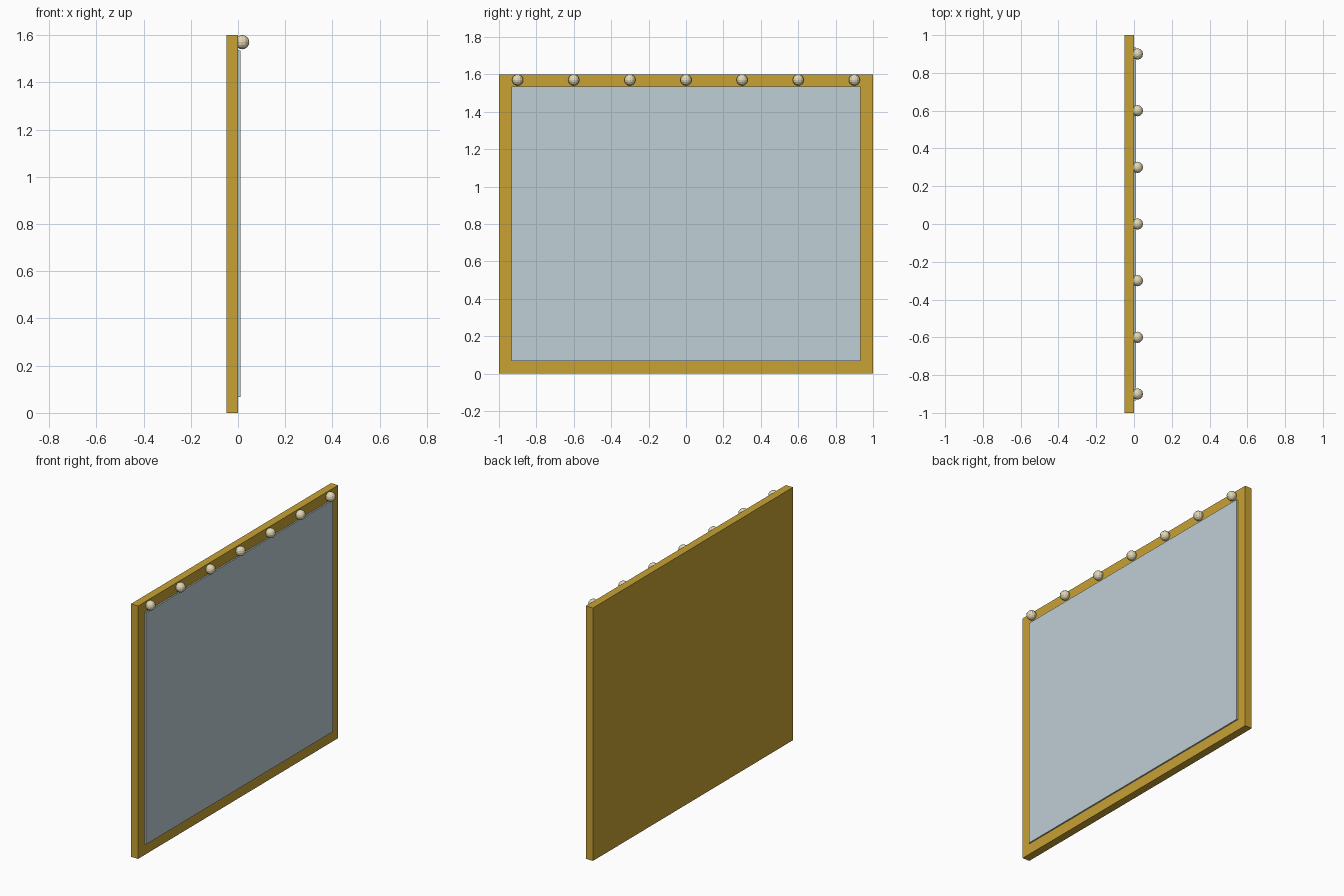
import bpy

if "Cube" in bpy.data.objects:
    bpy.data.objects.remove(bpy.data.objects["Cube"])


def material(name, color):
    m = bpy.data.materials.new(name)
    m.diffuse_color = (*color, 1)
    m.use_nodes = True
    m.node_tree.nodes["Principled BSDF"].inputs["Base Color"].default_value = m.diffuse_color
    return m


def box(name, lo, hi, mat):
    center = [(a + b) / 2 for a, b in zip(lo, hi)]
    bpy.ops.mesh.primitive_cube_add(size=1, location=center)
    o = bpy.context.object
    o.name = name
    o.scale = [b - a for a, b in zip(lo, hi)]
    bpy.ops.object.transform_apply(location=False, rotation=False, scale=True)
    o.data.materials.append(mat)
    return o


gold = material("gold", (0.58, 0.36, 0.035))
glass = material("mirror_glass", (0.52, 0.62, 0.66))
warm = material("warm_bulb", (0.75, 0.68, 0.45))

# Backing frame and the thin mirror pane on its +x face
box("mirror_frame", (-0.049, -1, 0), (0.001, 1, 1.6), gold)
box("mirror_pane", (-0.003, -0.934, 0.068), (0.010, 0.934, 1.534), glass)

# Row of bulbs along the top rail
for i in range(7):
    bpy.ops.mesh.primitive_uv_sphere_add(
        segments=12, ring_count=8, radius=0.03,
        location=(0.018, -0.9 + 0.3 * i, 1.57))
    bulb = bpy.context.object
    bulb.name = f"bulb_{i + 1}"
    bulb.data.materials.append(warm)
